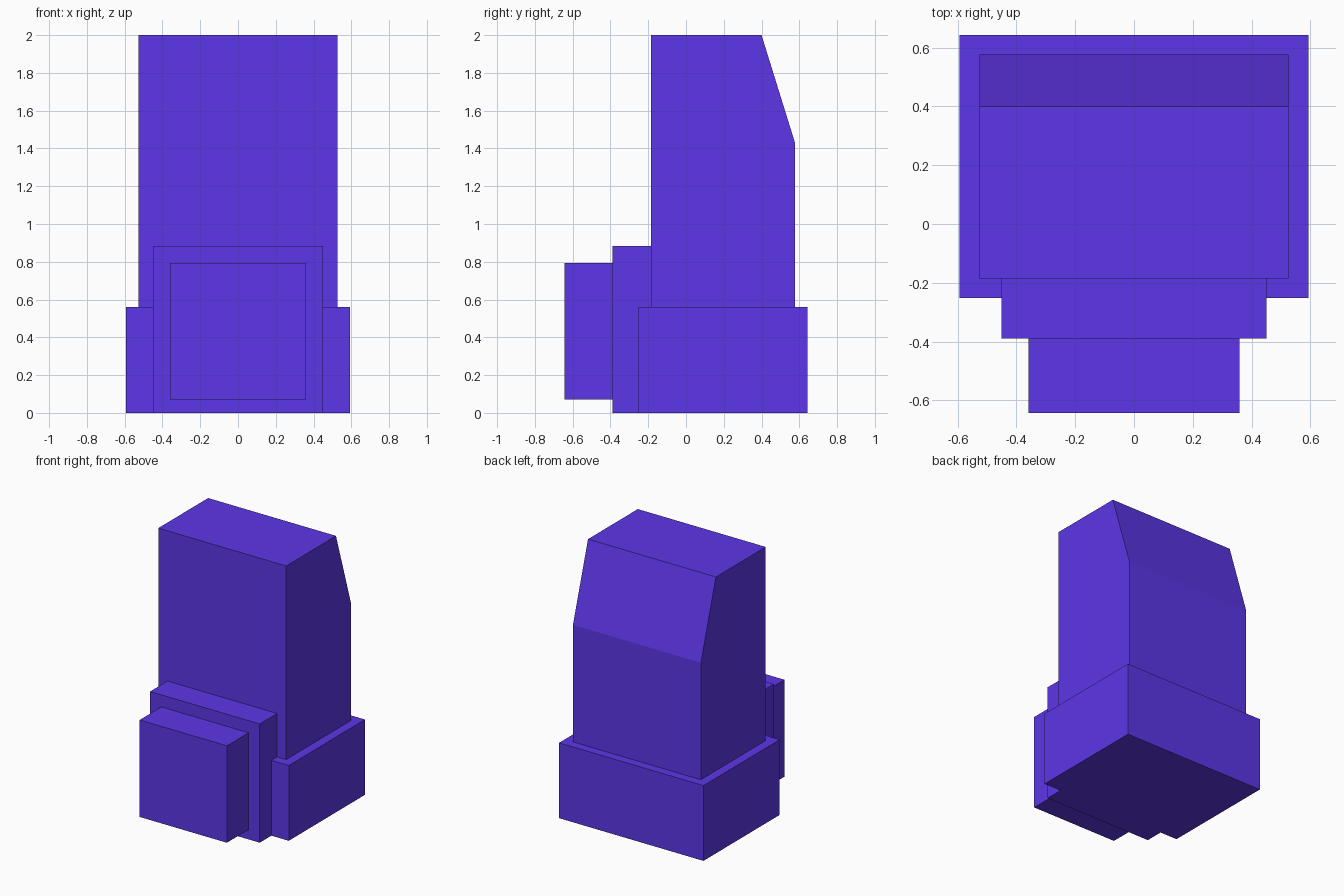
import bpy
import bmesh

if "Cube" in bpy.data.objects:
    bpy.data.objects.remove(bpy.data.objects["Cube"])

violet = bpy.data.materials.new("violet")
violet.diffuse_color = (0.11, 0.037, 0.8, 1.0)
violet.use_nodes = True
violet.node_tree.nodes["Principled BSDF"].inputs["Base Color"].default_value = violet.diffuse_color


def extrude_side_profile(name, half_width, profile):
    """Extrude a (y, z) side profile symmetrically along x."""
    bm = bmesh.new()
    face = bm.faces.new([bm.verts.new((-half_width, y, z)) for y, z in profile])
    result = bmesh.ops.extrude_face_region(bm, geom=[face])
    moved = [v for v in result["geom"] if isinstance(v, bmesh.types.BMVert)]
    bmesh.ops.translate(bm, verts=moved, vec=(2 * half_width, 0, 0))
    bmesh.ops.recalc_face_normals(bm, faces=bm.faces[:])
    mesh = bpy.data.meshes.new(name)
    bm.to_mesh(mesh)
    bm.free()
    mesh.materials.append(violet)
    obj = bpy.data.objects.new(name, mesh)
    bpy.context.collection.objects.link(obj)
    return obj


def rect(y0, y1, z0, z1):
    return [(y0, z0), (y1, z0), (y1, z1), (y0, z1)]


# Wide low base
extrude_side_profile("base", 0.594, rect(-0.252, 0.643, 0, 0.56))

# Tall tower with a sloped upper back
extrude_side_profile("tower", 0.526, [
    (-0.185, 0.56), (0.577, 0.56), (0.577, 1.43), (0.40, 2.0), (-0.185, 2.0)])

# Front step, notched to sit over the base and against the tower
extrude_side_profile("front_step", 0.451, [
    (-0.389, 0), (-0.252, 0), (-0.252, 0.56), (-0.185, 0.56),
    (-0.185, 0.883), (-0.389, 0.883)])

# Raised block at the very front
extrude_side_profile("front_block", 0.359, rect(-0.643, -0.389, 0.072, 0.793))
